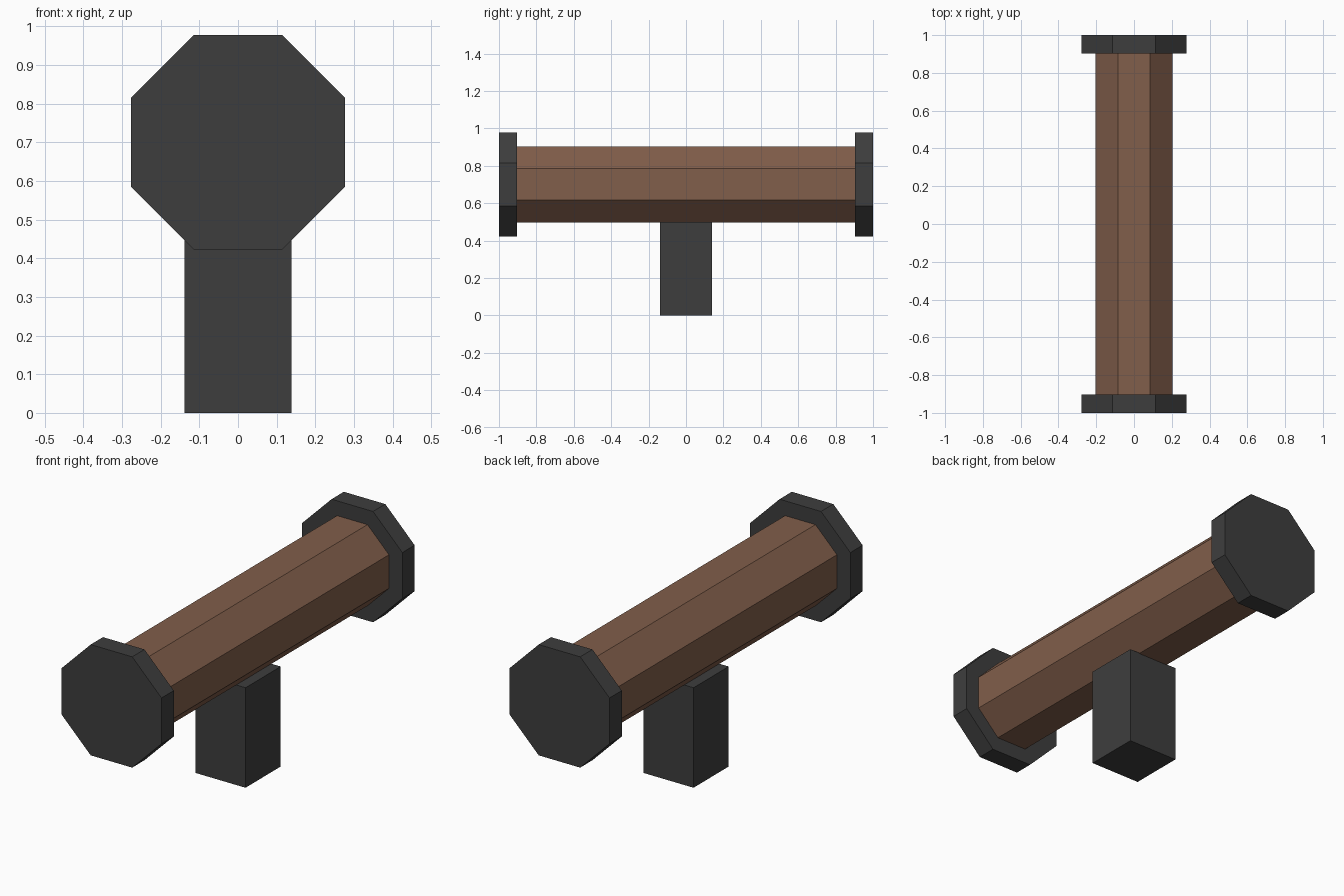
import bpy
from math import pi, cos

cube = bpy.data.objects.get("Cube")
if cube:
    bpy.data.objects.remove(cube, do_unlink=True)


def make_material(name, rgb):
    mat = bpy.data.materials.new(name)
    mat.use_nodes = True
    mat.diffuse_color = (*rgb, 1)
    mat.node_tree.nodes["Principled BSDF"].inputs["Base Color"].default_value = (*rgb, 1)
    return mat


dark = make_material("dark grey", (0.048, 0.048, 0.048))
wood = make_material("brown wood", (0.22, 0.112, 0.069))

AXIS_Z = 0.7        # height of the beam axis
CAP_THICK = 0.097
POST_SIDE = 0.278


def octagon_bar(name, apothem, length, y, mat):
    """Eight-sided bar lying along y, with flats facing up and sideways."""
    bpy.ops.mesh.primitive_cylinder_add(
        vertices=8, radius=apothem / cos(pi / 8), depth=length)
    ob = bpy.context.object
    ob.name = name
    # Turn half a side so a flat is on top, then lay the bar along y
    ob.rotation_euler = (0, 0, pi / 8)
    bpy.ops.object.transform_apply(location=False, rotation=True, scale=False)
    ob.rotation_euler = (pi / 2, 0, 0)
    bpy.ops.object.transform_apply(location=False, rotation=True, scale=False)
    ob.location = (0, y, AXIS_Z)
    ob.data.materials.append(mat)
    return ob


# Wooden beam
octagon_bar("beam", 0.203, 2 - 2 * CAP_THICK, 0, wood)

# End caps
for name, side in (("front_cap", -1), ("back_cap", 1)):
    octagon_bar(name, 0.277, CAP_THICK, side * (1 - CAP_THICK / 2), dark)

# Square post under the middle of the beam
post_height = 0.5
bpy.ops.mesh.primitive_cube_add(size=1, location=(0, 0, post_height / 2))
post = bpy.context.object
post.name = "post"
post.scale = (POST_SIDE, POST_SIDE, post_height)
bpy.ops.object.transform_apply(location=False, rotation=False, scale=True)
post.data.materials.append(dark)
